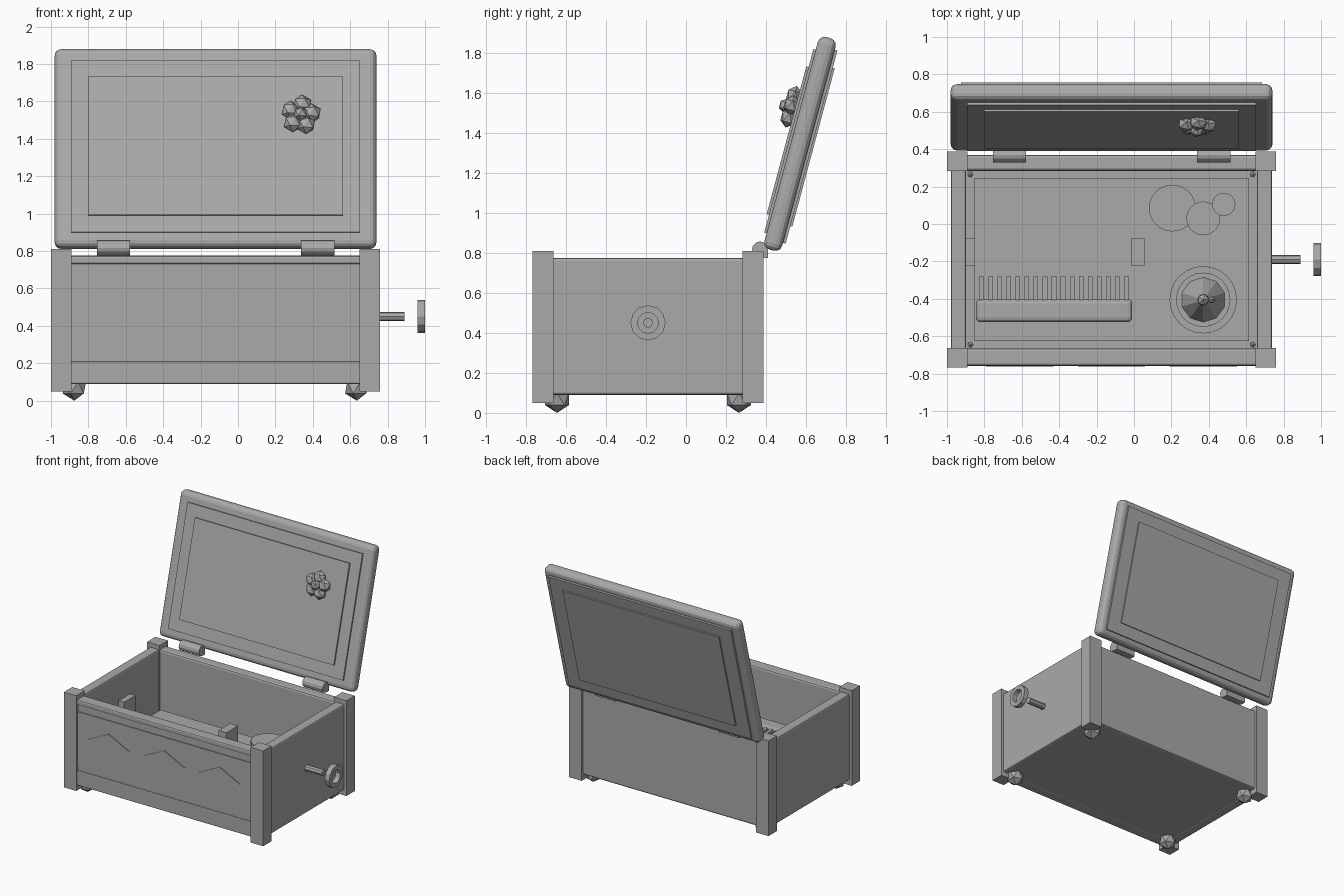
import bpy, bmesh
from math import sin, cos, pi, radians
from mathutils import Matrix, Vector

if "Cube" in bpy.data.objects:
    bpy.data.objects.remove(bpy.data.objects["Cube"])

GREY = (0.4, 0.4, 0.4, 1)
mat = bpy.data.materials.new("plain grey")
mat.use_nodes = True
mat.diffuse_color = GREY
mat.node_tree.nodes["Principled BSDF"].inputs["Base Color"].default_value = GREY

CX, CY = -0.12, -0.19          # middle of the box body


def finish(name, bm, smooth=False):
    bmesh.ops.recalc_face_normals(bm, faces=bm.faces)
    mesh = bpy.data.meshes.new(name)
    bm.to_mesh(mesh)
    bm.free()
    mesh.materials.append(mat)
    ob = bpy.data.objects.new(name, mesh)
    bpy.context.collection.objects.link(ob)
    if smooth:
        for o in bpy.context.selected_objects:
            o.select_set(False)
        ob.select_set(True)
        bpy.context.view_layer.objects.active = ob
        bpy.ops.object.shade_smooth_by_angle(angle=radians(35))
    return ob


def box(name, x, y, z, bevel=0, segments=2, place=Matrix()):
    """Box spanning the given (low, high) ranges."""
    bm = bmesh.new()
    size = [b - a for a, b in (x, y, z)]
    mid = [(a + b) / 2 for a, b in (x, y, z)]
    bmesh.ops.create_cube(bm, size=1, matrix=Matrix.Translation(mid) @ Matrix.Diagonal((*size, 1)))
    if bevel:
        bmesh.ops.bevel(bm, geom=bm.edges[:], offset=bevel, segments=segments,
                        profile=0.5, affect='EDGES')
    bm.transform(place)
    return finish(name, bm)


def rod(name, centre, radius, length, axis='Z', sides=24):
    bm = bmesh.new()
    turn = {'X': Matrix.Rotation(pi / 2, 4, 'Y'), 'Z': Matrix()}[axis]
    bmesh.ops.create_cone(bm, cap_ends=True, segments=sides, radius1=radius, radius2=radius,
                          depth=length, matrix=Matrix.Translation(centre) @ turn)
    return finish(name, bm, smooth=sides > 16)


def ball(name, centre, scale, place=Matrix()):
    bm = bmesh.new()
    bmesh.ops.create_icosphere(bm, subdivisions=1, radius=1)
    bm.transform(place @ Matrix.Translation(centre) @ Matrix.Diagonal((*scale, 1)))
    return finish(name, bm)


def centred(width, middle=0.0):
    return middle - width / 2, middle + width / 2


# Corner posts and ball feet
for sx, side in ((-1, "right"), (1, "left")):
    for sy, end in ((-1, "front"), (1, "back")):
        box(f"{end}_{side}_post", centred(0.11, CX + sx * 0.825),
            centred(0.105, CY + sy * 0.525), (0.05, 0.81))
        ball(f"{end}_{side}_foot", (CX + sx * 0.755, CY + sy * 0.455, 0.07), (0.07, 0.07, 0.07))

# Walls and bottom
for s, side in ((-1, "right"), (1, "left")):
    box(f"{side}_wall", centred(0.08, CX + s * 0.818), centred(0.98, CY), (0.09, 0.775), 0.012)
for s, end in ((-1, "front"), (1, "back")):
    box(f"{end}_wall", centred(1.6, CX), centred(0.085, CY + s * 0.517), (0.09, 0.775), 0.015)
box("bottom", centred(1.6, CX), centred(1.0, CY), (0.092, 0.13))

# Front rails, panel and diamonds
box("front_top_rail", centred(1.56, CX), (-0.758, -0.70), (0.73, 0.775), 0.012)
box("front_bottom_rail", centred(1.56, CX), (-0.758, -0.70), (0.09, 0.21), 0.008)
box("front_panel", centred(1.54, CX), (-0.756, -0.72), (0.25, 0.68))
for i in (-1, 0, 1):
    bm = bmesh.new()
    bmesh.ops.create_cone(bm, cap_ends=True, segments=4, radius1=1, radius2=1, depth=1)
    bm.transform(Matrix.Translation((CX + i * 0.49, -0.758, 0.485))
                 @ Matrix.Diagonal((0.18, 0.009, 0.09, 1)) @ Matrix.Rotation(pi / 2, 4, 'X'))
    finish(f"diamond_{i + 2}", bm)

# Open lid, modelled upright and then tipped back
tip = Matrix.Translation((0, 0.57, 1.345)) @ Matrix.Rotation(radians(-15), 4, 'X')
box("lid", centred(1.72, CX), centred(0.092), centred(1.1), 0.035, 3, tip)
for name, w, h, y in (("lid_inner_border", 1.545, 0.95, (-0.058, 0)),
                      ("lid_inner_panel", 1.365, 0.765, (-0.07, 0)),
                      ("lid_outer_border", 1.61, 1.0, (0, 0.06)),
                      ("lid_outer_panel", 1.38, 0.82, (0, 0.07))):
    box(name, centred(w, CX), y, centred(h), place=tip)

# Flower ornament on the lid
flower = tip @ Matrix.Translation((0.335, -0.09, 0.165))
for i in range(5):
    a = radians(10 + 72 * i)
    ball(f"petal_{i + 1}", (0.06 * cos(a), 0, 0.06 * sin(a)), (0.052, 0.042, 0.052), flower)
ball("flower_centre", (0, -0.025, 0), (0.04, 0.04, 0.04), flower)

# Hinges
for s, side in ((-1, "right"), (1, "left")):
    x = CX + s * 0.546
    rod(f"{side}_hinge", (x, 0.37, 0.817), 0.04, 0.178, 'X', 12)
    box(f"{side}_hinge_leaf", centred(0.178, x), (0.37, 0.41), (0.775, 0.82))

# Crank shaft and ring handle
rod("crank_shaft", (0.79, CY, 0.45), 0.025, 0.2, 'X', 8)
bm = bmesh.new()
loop = [bm.verts.new((x, 0, r)) for x, r in ((0.96, 0.052), (1, 0.052), (1, 0.088), (0.96, 0.088))]
ring = [bm.edges.new((loop[i], loop[i - 1])) for i in range(4)]
bmesh.ops.spin(bm, geom=loop + ring, cent=(0, 0, 0), axis=(1, 0, 0), angle=2 * pi, steps=12)
bmesh.ops.remove_doubles(bm, verts=bm.verts, dist=0.0001)
bm.transform(Matrix.Translation((0, CY, 0.45)))
finish("crank_handle", bm)

# Mechanism deck with bearing blocks
DECK = 0.32
box("deck", centred(1.47, CX), centred(0.87, CY), (0.28, DECK))
box("left_bearing", centred(0.07, 0.02), centred(0.145, -0.15), (DECK, 0.56))
box("right_bearing", centred(0.07, -0.885), centred(0.145, -0.15), (DECK, 0.56))

# Comb: rounded bar and teeth
box("comb_bar", (-0.845, -0.01), (-0.525, -0.4), (DECK, 0.47), 0.025, 3)
for i in range(17):
    box(f"comb_tooth_{i + 1}", centred(0.025, -0.815 + i * 0.0484), (-0.42, -0.28), (0.44, 0.46))

# Gears
for i, (x, y, r, top) in enumerate(((0.205, 0.085, 0.125, 0.42), (0.37, 0.03, 0.09, 0.43),
                                    (0.48, 0.105, 0.062, 0.44))):
    rod(f"gear_{i + 1}", (x, y, (top + DECK) / 2), r, top - DECK)

# Turntable with small figure in a flared skirt
PX, PY = 0.37, -0.405
rod("turntable_base", (PX, PY, 0.335), 0.18, 0.03)
rod("turntable_top", (PX, PY, 0.36), 0.145, 0.03)
bm = bmesh.new()
bmesh.ops.create_cone(bm, cap_ends=True, segments=10, radius1=0.12, radius2=0.02, depth=0.18,
                      matrix=Matrix.Translation((PX, PY, 0.465)))
finish("figure_skirt", bm)
ball("figure_head", (PX, PY, 0.58), (0.035, 0.035, 0.035))
ball("figure_bun", (PX + 0.045, PY, 0.575), (0.02, 0.02, 0.02))
